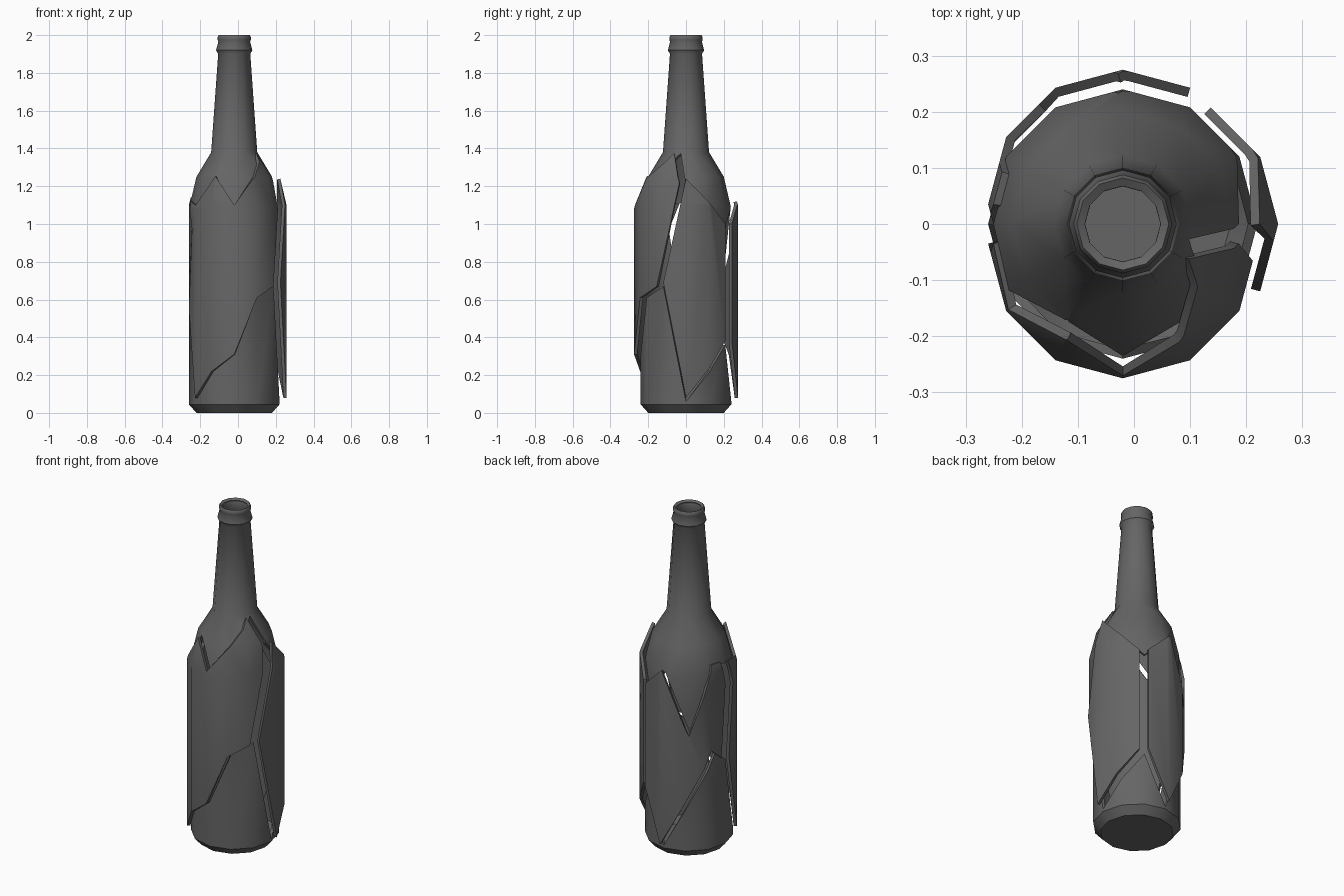
import bpy, bmesh, math

cube = bpy.data.objects.get("Cube")
if cube:
    bpy.data.objects.remove(cube)

SIDES = 12
AXIS_X = -0.02

glass = bpy.data.materials.new("dark_grey_glass")
glass.use_nodes = True
colour = (0.13, 0.13, 0.13, 1)
glass.diffuse_color = colour
glass.node_tree.nodes["Principled BSDF"].inputs["Base Color"].default_value = colour

# Bottle profile: (height along wall, radius); negative heights run under the base
PROFILE = [(-0.2, 0), (0, 0.2), (0.045, 0.24), (1.08, 0.24), (1.25, 0.2),
           (1.38, 0.122), (1.9, 0.085), (1.92, 0.096), (1.965, 0.084),
           (1.975, 0.088), (1.99, 0.088), (2, 0.082)]


def radius(t):
    for (t0, r0), (t1, r1) in zip(PROFILE, PROFILE[1:]):
        if t <= t1:
            return r0 + (r1 - r0) * (t - t0) / (t1 - t0)
    return PROFILE[-1][1]


def wrap(angle, t):
    """Map an angle in degrees and a wall height onto the twelve-sided bottle."""
    step = 360 / SIDES
    i = math.floor(angle / step + 1e-5)
    f = angle / step - i
    a, b = math.radians(i * step), math.radians((i + 1) * step)
    r = radius(t)
    return (AXIS_X + r * (math.cos(a) * (1 - f) + math.cos(b) * f),
            r * (math.sin(a) * (1 - f) + math.sin(b) * f), max(t, 0))


def shard(name, outline, shift=(0, 0, 0)):
    """Cut a flat outline along the bottle's edges, wrap it and thicken it."""
    bm = bmesh.new()
    bm.faces.new([bm.verts.new((a / 100, t, 0)) for a, t in outline])

    def cut(co, no):
        bmesh.ops.bisect_plane(bm, geom=bm.verts[:] + bm.edges[:] + bm.faces[:],
                               dist=1e-5, plane_co=co, plane_no=no)
    for k in range(-SIDES, SIDES):
        cut((k * 3.6 / SIDES, 0, 0), (1, 0, 0))
    for t, r in PROFILE[1:-1]:
        cut((0, t, 0), (0, 1, 0))
    for v in bm.verts:
        v.co = [p + s for p, s in zip(wrap(v.co.x * 100, v.co.y), shift)]
    bmesh.ops.remove_doubles(bm, verts=bm.verts[:], dist=1e-4)
    mesh = bpy.data.meshes.new(name)
    bm.to_mesh(mesh)
    bm.free()
    mesh.materials.append(glass)
    ob = bpy.data.objects.new(name, mesh)
    bpy.context.collection.objects.link(ob)
    bpy.ops.object.select_all(action='DESELECT')
    ob.select_set(True)
    bpy.context.view_layer.objects.active = ob
    wall = ob.modifiers.new("wall", 'SOLIDIFY')
    wall.thickness = 0.017
    wall.offset = -1
    bpy.ops.object.modifier_apply(modifier=wall.name)
    bpy.ops.object.shade_smooth_by_angle(angle=math.radians(38))


# Crack lines, as (angle, height), running anticlockwise
base_right = [(-30, 0.67), (0, 0.06)]
base_side = [(0, 0.06), (60, 0.36)]
base_back = [(60, 0.36), (90, 0.06), (163, 0.61), (180, 0.55)]
base_front = [(-180, 0.55), (-150, 0.08), (-120, 0.22), (-90, 0.31), (-60, 0.61), (-30, 0.67)]
neck_side = [(0, 1.22), (60, 0.98)]
neck_back = [(60, 0.98), (92, 1.1), (130, 0.72), (165, 1.12), (180, 1.12)]
neck_front = [(-180, 1.12), (-150, 1.1), (-120, 1.255), (-90, 1.1), (-60, 1.24),
              (-13, 1.375), (0, 1.22)]
left_seam = (195, 0.97)

# Fixed bottom and neck
base_line = base_front + base_right[1:] + base_side[1:] + base_back[1:]
shard("bottle_base", [(-180, -0.2), (180, -0.2)] + base_line[::-1])
neck_line = neck_front + neck_side[1:] + neck_back[1:]
shard("bottle_neck", neck_line + [(180, 2), (-180, 2)])

# Loose pieces pushed outwards
shard("front_shard", base_front + neck_front[::-1] + [(left_seam[0] - 360, left_seam[1])],
      (0, -0.035, 0))
shard("side_shard", base_right + base_side[1:] + neck_side[::-1], (0.037, 0, 0.02))
shard("back_shard", base_back + [left_seam] + neck_back[::-1], (0, 0.035, 0.02))
